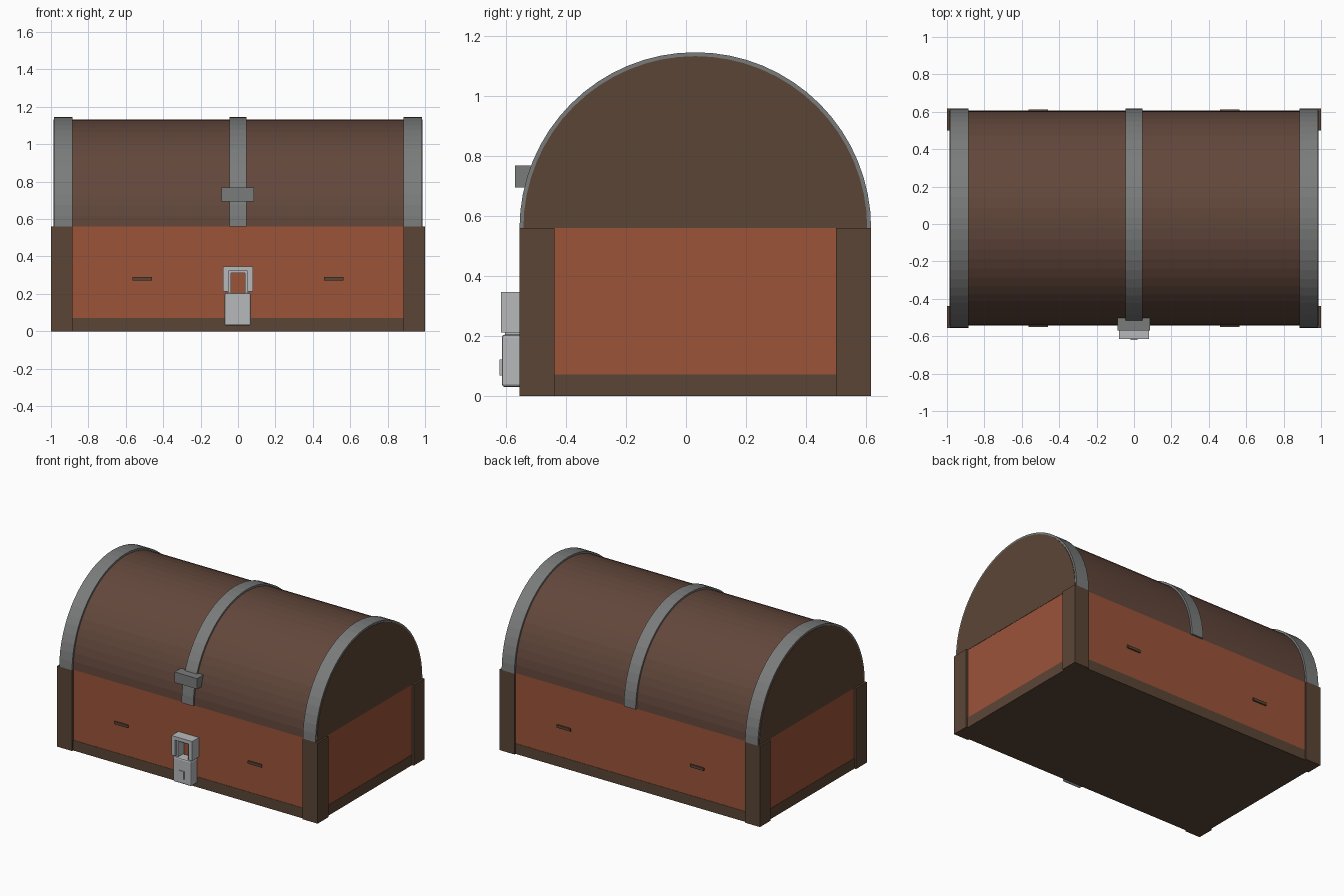
import bpy, bmesh, math

if "Cube" in bpy.data.objects:
    bpy.data.objects.remove(bpy.data.objects["Cube"])

CY = 0.031            # depth centre of the chest itself (the lock offsets it)
RIM = 0.56            # height where the lid meets the box
LID_R = 0.573


def material(name, r, g, b):
    lin = [((c / 255 + 0.055) / 1.055) ** 2.4 for c in (r, g, b)]
    m = bpy.data.materials.new(name)
    m.diffuse_color = (*lin, 1)
    m.use_nodes = True
    m.node_tree.nodes["Principled BSDF"].inputs["Base Color"].default_value = m.diffuse_color
    return m


PANEL = material("red_wood", 155, 83, 57)
TRIM = material("dark_wood", 90, 69, 53)
LID = material("lid_wood", 98, 71, 59)
IRON = material("dark_iron", 122, 124, 123)
STEEL = material("light_steel", 183, 185, 187)


def finish(name, bm, *mats):
    bmesh.ops.recalc_face_normals(bm, faces=bm.faces)
    me = bpy.data.meshes.new(name)
    bm.to_mesh(me)
    bm.free()
    for m in mats:
        me.materials.append(m)
    ob = bpy.data.objects.new(name, me)
    bpy.context.collection.objects.link(ob)
    return ob


def box(name, x, y, z, mat, bevel=0):
    bm = bmesh.new()
    bmesh.ops.create_cube(bm, size=1)
    for v in bm.verts:
        for i, (a, b) in enumerate((x, y, z)):
            v.co[i] = a if v.co[i] < 0 else b
    ob = finish(name, bm, mat)
    if bevel:
        mod = ob.modifiers.new("bevel", 'BEVEL')
        mod.width, mod.segments = bevel, 2
    return ob


def prism(profile, axis, a, b):
    """Extrude a closed 2D profile (other two axes) from a to b along axis."""
    bm = bmesh.new()
    place = (lambda p: (a, p[0], p[1])) if axis == 0 else (lambda p: (p[0], a, p[1]))
    f = bm.faces.new([bm.verts.new(place(p)) for p in profile])
    out = bmesh.ops.extrude_face_region(bm, geom=[f])
    for v in out["geom"]:
        if isinstance(v, bmesh.types.BMVert):
            v.co[axis] = b
    return bm


def arc(r, n=32):
    return [(CY - r * math.cos(math.pi * i / n), RIM + r * math.sin(math.pi * i / n))
            for i in range(n + 1)]


def u_shape(name, outer, inner, z0, z_in, z_out, y):
    pts = [(-outer, z0), (-outer, z_out), (outer, z_out), (outer, z0),
           (inner, z0), (inner, z_in), (-inner, z_in), (-inner, z0)]
    return finish(name, prism(pts, 1, *y), STEEL)


# Box body with skirting and underside
Y0, Y1 = CY - LID_R, CY + LID_R
box("box_body", (-0.985, 0.985), (Y0, Y1), (0.01, RIM), PANEL)
box("bottom_skirt", (-0.987, 0.987), (Y0 - 0.002, Y1 + 0.002), (0, 0.072), TRIM)

# Corner posts
for sx in (-1, 1):
    for sy in (-1, 1):
        xs = sorted((sx * 0.885, sx))
        ys = sorted((CY + sy * 0.469, CY + sy * 0.586))
        box("corner_post", xs, ys, (0, RIM), TRIM)

# Small bars on the front and back panels
for sx in (-1, 1):
    box("panel_bar", sorted((sx * 0.46, sx * 0.565)), (Y0 - 0.009, Y1 + 0.009),
        (0.271, 0.29), TRIM)

# Half-round lid: flat ends take the trim colour
bm = prism(arc(LID_R), 0, -0.987, 0.987)
bm.normal_update()
for f in bm.faces:
    f.material_index = 1 if abs(f.normal.x) > 0.9 else 0
finish("lid", bm, LID, TRIM)

# Iron straps over the lid
for name, a, b in (("left_strap", -0.984, -0.886), ("middle_strap", -0.045, 0.045),
                   ("right_strap", 0.886, 0.984)):
    finish(name, prism(arc(0.586) + arc(0.56)[::-1], 0, a, b), IRON)

# Latch block on the lid
box("lid_latch", (-0.088, 0.086), (-0.57, -0.47), (0.695, 0.768), IRON)

# Padlock: body, keyhole plate, stepped shackle
box("lock_body", (-0.072, 0.07), (-0.614, Y0), (0.03, 0.205), STEEL, 0.01)
box("keyhole_plate", (-0.02, 0.018), (-0.621, -0.6), (0.068, 0.122), STEEL)
u_shape("shackle", 0.079, 0.052, 0.212, 0.322, 0.347, (-0.616, Y0))
u_shape("shackle_inner", 0.054, 0.037, 0.2, 0.312, 0.325, (-0.603, Y0))
